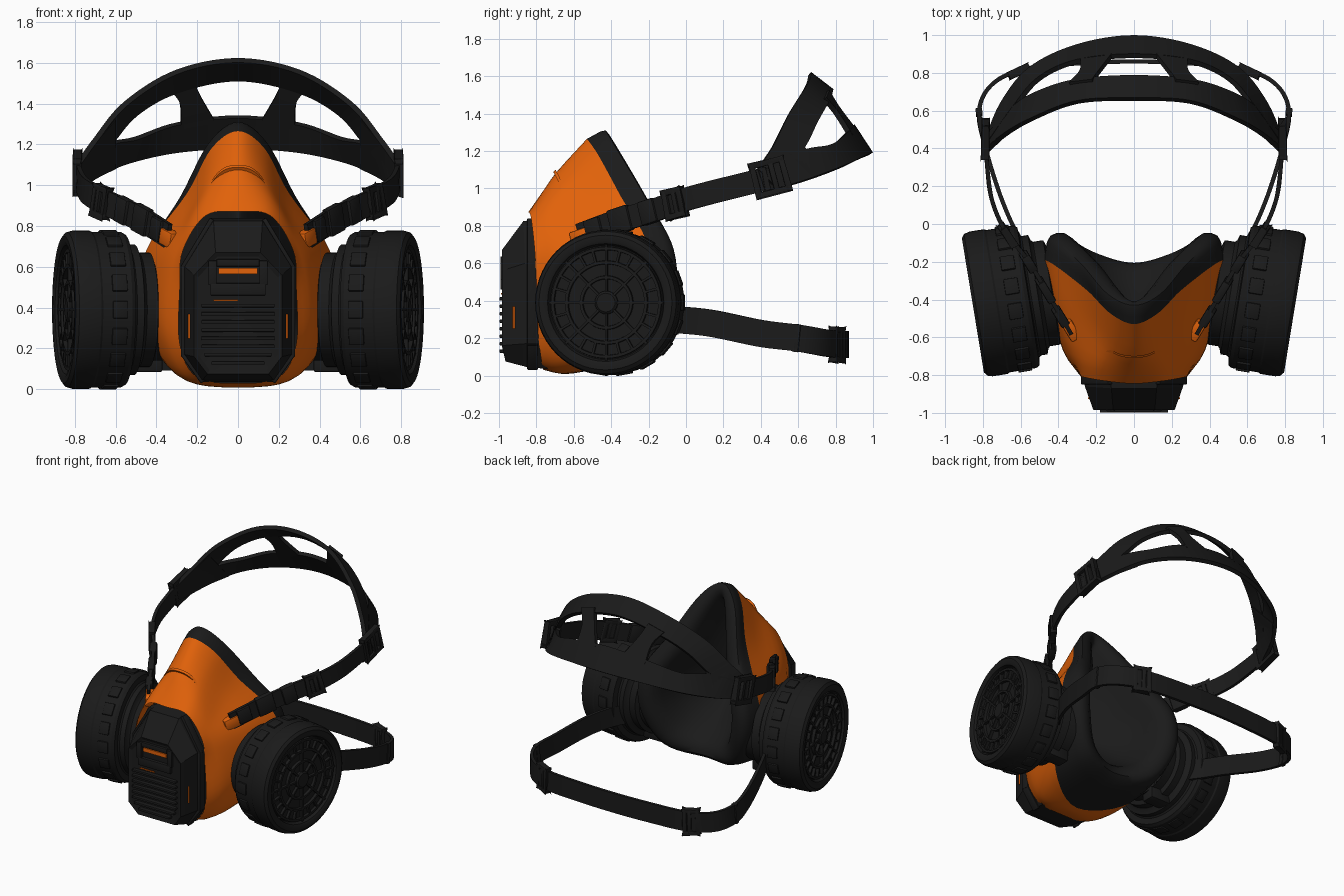
import bpy, bmesh, math
from mathutils import Vector as V, Matrix

if "Cube" in bpy.data.objects:
    bpy.data.objects.remove(bpy.data.objects["Cube"])


def material(name, col):
    m = bpy.data.materials.new(name)
    m.diffuse_color = (*col, 1)
    m.use_nodes = True
    m.node_tree.nodes["Principled BSDF"].inputs["Base Color"].default_value = m.diffuse_color
    return m


BLACK = material("black rubber", (0.0105, 0.0105, 0.0105))
ORANGE = material("orange plastic", (0.76, 0.122, 0.003))


def finish(name, bm, mat, mirror=True, thick=0, angle=35, bevel=0):
    bmesh.ops.remove_doubles(bm, verts=bm.verts, dist=1e-5)
    bmesh.ops.recalc_face_normals(bm, faces=bm.faces)
    me = bpy.data.meshes.new(name)
    bm.to_mesh(me)
    bm.free()
    ob = bpy.data.objects.new(name, me)
    bpy.context.collection.objects.link(ob)
    me.materials.append(mat)
    if mirror:
        m = ob.modifiers.new("mirror", 'MIRROR')
        m.merge_threshold = 0.0005
    if thick:
        s = ob.modifiers.new("thickness", 'SOLIDIFY')
        s.thickness, s.offset = thick, 0
    if bevel:
        b = ob.modifiers.new("bevel", 'BEVEL')
        b.width, b.segments = bevel, 2
    bpy.ops.object.select_all(action='DESELECT')
    ob.select_set(True)
    bpy.context.view_layer.objects.active = ob
    bpy.ops.object.convert(target='MESH')
    bpy.ops.object.shade_smooth_by_angle(angle=math.radians(angle))


def smooth(pts, n, sym=False):
    """Catmull-Rom through pts; sym reflects the ends across x = 0."""
    p = [V(q) for q in pts]
    flip = lambda q: V((-q.x, q.y, q.z))
    a = flip(p[1]) if sym and abs(p[0].x) < 1e-6 else 2 * p[0] - p[1]
    b = flip(p[-2]) if sym and abs(p[-1].x) < 1e-6 else 2 * p[-1] - p[-2]
    q = [a] + p + [b]
    out = []
    for i in range(1, len(q) - 2):
        for k in range(n):
            t = k / n
            out.append(0.5 * (2 * q[i] + (q[i+1] - q[i-1]) * t
                       + (2*q[i-1] - 5*q[i] + 4*q[i+1] - q[i+2]) * t * t
                       + (3*q[i] - q[i-1] - 3*q[i+1] + q[i+2]) * t ** 3))
    return out + [p[-1]]


def grid(bm, rows, closed=False):
    vs = [[bm.verts.new(p) for p in r] for r in rows]
    n = len(rows[0])
    for a, b in zip(vs, vs[1:]):
        for i in range(n if closed else n - 1):
            j = (i + 1) % n
            bm.faces.new((a[i], a[j], b[j], b[i]))


def box(bm, c, size, rot=Matrix.Identity(4)):
    bmesh.ops.create_cube(bm, size=1, matrix=Matrix.Translation(c) @ rot @ Matrix.Diagonal((*size, 1)))


def frame(t):
    """Rotation with X along t, Z as upright as possible."""
    x = V(t).normalized()
    z = (V((0, 0, 1)) - x * x.z).normalized()
    return Matrix((x, z.cross(x), z)).transposed().to_4x4()


def loft(name, rings, mat, across=3):
    rs = [smooth(r, 6, True) for r in rings]
    cols = [smooth(c, across) for c in zip(*rs)]
    for c in (cols[0], cols[-1]):
        for p in c:
            p.x = 0
    bm = bmesh.new()
    grid(bm, list(zip(*cols)))
    finish(name, bm, mat, angle=50)


# --- Mask: orange shell and black face seal (half rings, nose to chin) ---
rim = [(0, -.53, 1.265), (.13, -.47, 1.18), (.25, -.35, .96), (.45, -.2, .68),
       (.47, -.24, .4), (.33, -.43, .1), (0, -.60, .012)]
front = [(0, -.845, .87), (.16, -.83, .85), (.27, -.81, .68), (.285, -.8, .5),
         (.285, -.79, .22), (.2, -.77, .06), (0, -.76, .03)]
shell = [front,
         [(0, -.765, .985), (.15, -.745, .94), (.265, -.715, .78), (.35, -.68, .6),
          (.37, -.67, .28), (.25, -.69, .05), (0, -.70, .015)],
         [(0, -.69, 1.09), (.13, -.64, 1.04), (.25, -.53, .87), (.41, -.43, .66),
          (.44, -.43, .35), (.30, -.57, .07), (0, -.65, .008)],
         rim]
loft("mask_shell", shell, ORANGE)
seal = [rim,
        [(0, -.43, 1.31), (.14, -.37, 1.21), (.28, -.21, .94), (.42, -.08, .68),
         (.43, -.07, .4), (.29, -.15, .14), (0, -.24, .08)],
        [(0, -.42, 1.22), (.08, -.35, 1.12), (.18, -.22, .88), (.31, -.09, .65),
         (.31, -.09, .42), (.2, -.17, .23), (0, -.23, .18)],
        [(0, -.56, 1.03), (.05, -.52, .98), (.12, -.42, .8), (.22, -.33, .62),
         (.22, -.33, .45), (.14, -.34, .32), (0, -.36, .27)],
        [(0, -.62, .55)] * 7]
loft("face_seal", seal, BLACK)

# Thin brow step across the nose of the shell
bm = bmesh.new()
up = smooth([(0, -.698, 1.10), (.07, -.689, 1.085), (.125, -.668, 1.03), (.175, -.685, .94)], 5, True)
grid(bm, [[p, p + V((0, -.012, -.012)), p + V((0, .012, -.05))] for p in up])
finish("brow_step", bm, ORANGE)

# --- Exhale valve cover ---
bm = bmesh.new()
rows = [[(0, -.76, .84), (.13, -.76, .84), (.275, -.76, .60), (.275, -.76, .17), (.185, -.74, .035), (0, -.74, .035)],
        [(0, -.87, .825), (.12, -.87, .825), (.26, -.86, .60), (.26, -.86, .17), (.175, -.85, .045), (0, -.85, .045)],
        [(0, -.985, .67), (.11, -.985, .67), (.215, -.985, .56), (.215, -.985, .16), (.15, -.965, .075), (0, -.965, .075)],
        [(0, -.975, .65), (.1, -.975, .65), (.195, -.975, .55), (.195, -.975, .17), (.14, -.96, .095), (0, -.96, .095)],
        [(0, -.965, .4)] * 6]
grid(bm, rows)
finish("valve_cover", bm, BLACK, angle=15)

# Raised edging round the valve base
bm = bmesh.new()
edge = [(.13, .825), (.265, .60), (.265, .17), (.175, .045)]
for (x0, z0), (x1, z1) in zip(edge, edge[1:]):
    d = V((x1 - x0, 0, z1 - z0))
    r = Matrix((d.normalized(), V((0, 1, 0)), d.normalized().cross(V((0, 1, 0))))).transposed().to_4x4()
    box(bm, V(((x0 + x1) / 2, -.82, (z0 + z1) / 2)), (d.length + .02, .06, .03), r)
finish("valve_edging", bm, BLACK, bevel=.006)

# Grille slats and hood
bm = bmesh.new()
for i in range(8):
    z = .13 + i * .04
    w = .26 if i == 0 else .33 if i == 1 else .36
    box(bm, (0, -.98, z), (w, .036, .017))
box(bm, (0, -.978, .49), (.27, .03, .06))
for s in (-1, 1):
    box(bm, (s * .125, -.978, .57), (.04, .03, .12))
box(bm, (0, -.978, .62), (.21, .03, .035))
finish("valve_grille", bm, BLACK, mirror=False, bevel=.004)

# Orange slots
bm = bmesh.new()
box(bm, (0, -.979, .58), (.19, .009, .028))
box(bm, (-.06, -.985, .437), (.12, .008, .008))
for s in (-1, 1):
    box(bm, (s * .2375, -.92, .31), (.009, .014, .12), Matrix.Rotation(s * math.radians(20), 4, 'Z'))
finish("valve_slots", bm, ORANGE, mirror=False)

# --- Side filters (turned about a slightly tilted axis) ---
AX = V((.987, -.162, 0)).normalized()
FM = Matrix.Translation((.85, -.43, .39)) @ AX.to_track_quat('Z', 'Y').to_matrix().to_4x4()


def lathe(bm, prof, n=56):
    grid(bm, [[FM @ V((r * math.cos(a), r * math.sin(a), h))
               for a in (2 * math.pi * i / n for i in range(n))] for r, h in prof], True)


bm = bmesh.new()
lathe(bm, [(0, -.035), (.305, -.035), (.315, -.005), (.33, .003), (.36, .003), (.38, -.012), (.388, -.04),
           (.388, -.12), (.382, -.13), (.382, -.275), (.37, -.295), (.33, -.30), (.32, -.31), (.32, -.345),
           (.29, -.355), (.28, -.365), (.28, -.42), (.25, -.43), (.25, -.5)])
finish("filter_body", bm, BLACK, angle=30)

bm = bmesh.new()
for i in range(18):                                   # grip blocks
    R = FM @ Matrix.Rotation(2 * math.pi * i / 18, 4, 'Z')
    box(bm, R @ V((.38, 0, -.215)), (.022, .085, .075), R.to_3x3().to_4x4())
finish("filter_grips", bm, BLACK, bevel=.005)

bm = bmesh.new()
for r in (.29, .215, .135):                           # grille rings
    lathe(bm, [(r - .01, -.036), (r - .008, -.015), (r + .008, -.015), (r + .01, -.036)])
lathe(bm, [(0, -.008), (.05, -.008), (.062, -.018), (.062, -.036)], 24)
for i in range(24):                                   # spokes
    R = FM @ Matrix.Rotation(2 * math.pi * i / 24, 4, 'Z')
    a, b = (.05, .31) if i % 3 == 0 else (.215, .29)
    box(bm, R @ V(((a + b) / 2, 0, -.026)), (b - a, .013, .022), R.to_3x3().to_4x4())
finish("filter_grille", bm, BLACK)


# --- Straps ---
def ribbon(name, a, b, thick=.028):
    bm = bmesh.new()
    a, b = smooth(a, 8, True), smooth(b, 8, True)
    grid(bm, list(zip(a, b)))
    finish(name, bm, BLACK, thick=thick)


def strap(name, path, hw):
    p = [V(q) for q in path]
    ups = []
    for i in range(len(p)):
        t = p[min(i + 1, len(p) - 1)] - p[max(i - 1, 0)]
        if p[i].x == 0:
            t = V((1, 0, 0))
        ups.append(frame(t).to_3x3().col[2] * hw)
    ribbon(name, [q + u for q, u in zip(p, ups)], [q - u for q, u in zip(p, ups)], .022)


# Head cradle: crown band, rear band, solid ends and struts
ribbon("crown_band",
       [(0, .66, 1.612), (.3, .645, 1.555), (.55, .55, 1.40), (.70, .46, 1.22), (.785, .38, 1.10)],
       [(0, .78, 1.52), (.3, .76, 1.46), (.5, .70, 1.35), (.63, .62, 1.20), (.78, .46, 1.02)])
ribbon("rear_band",
       [(0, .89, 1.335), (.3, .86, 1.30), (.5, .77, 1.23), (.63, .62, 1.20), (.785, .40, 1.09)],
       [(0, .988, 1.185), (.3, .94, 1.165), (.55, .82, 1.11), (.70, .63, 1.04), (.785, .42, .98)])
ribbon("cradle_end",
       [(.61, .525, 1.325), (.70, .46, 1.22), (.785, .38, 1.10)],
       [(.61, .755, 1.085), (.70, .63, 1.04), (.785, .42, .98)])
ribbon("cradle_strut", [(.22, .755, 1.52), (.18, .81, 1.43), (.11, .90, 1.31)],
       [(.34, .74, 1.48), (.285, .805, 1.40), (.28, .88, 1.28)])

strap("upper_strap", [(.34, -.57, .75), (.45, -.38, .82), (.57, -.18, .88), (.68, -.04, .93),
                      (.75, .12, .975), (.775, .28, 1.015), (.785, .44, 1.055)], .062)
strap("lower_strap", [(.44, -.28, .31), (.6, -.08, .30), (.70, .13, .28), (.785, .4, .225), (.82, .6, .20),
                      (.75, .74, .175), (.58, .82, .165), (.3, .85, .165), (0, .86, .165)], .072)


# Buckles: rectangular frames with a centre bar
def buckle(bm, c, t, w, h, d=.045, bar=.03):
    R = frame(t)
    M = Matrix.Translation(c) @ R
    for s in (-1, 1):
        box(bm, M @ V((s * (w - bar) / 2, 0, 0)), (bar, d, h), R)
        box(bm, M @ V((0, 0, s * (h - bar) / 2)), (w, d, bar), R)
    box(bm, M @ V((w * .1, 0, 0)), (bar, d, h - .01), R)


bm = bmesh.new()
buckle(bm, (.787, .45, 1.06), (-.02, .95, .25), .19, .19)
buckle(bm, (.67, -.06, .92), (.5, .75, .22), .12, .16)
buckle(bm, (.61, .808, .165), (-.85, .4, -.03), .12, .19)
buckle(bm, (.82, .59, .20), (.08, 1, -.1), .03, .16, .035)
finish("buckles", bm, BLACK, bevel=.006)

# Strap adjusters and lugs on the mask
bm = bmesh.new()
R = frame((.55, .9, .3))
for c, s in (((.39, -.49, .785), (.10, .05, .11)), ((.47, -.35, .83), (.13, .045, .14)),
             ((.56, -.20, .875), (.10, .05, .13))):
    box(bm, c, s, R)
box(bm, (.45, -.3, .13), (.16, .1, .09))
finish("strap_adjusters", bm, BLACK, bevel=.01)

bm = bmesh.new()
box(bm, (.335, -.56, .74), (.11, .06, .08), R)
finish("strap_lug", bm, ORANGE, bevel=.01)
